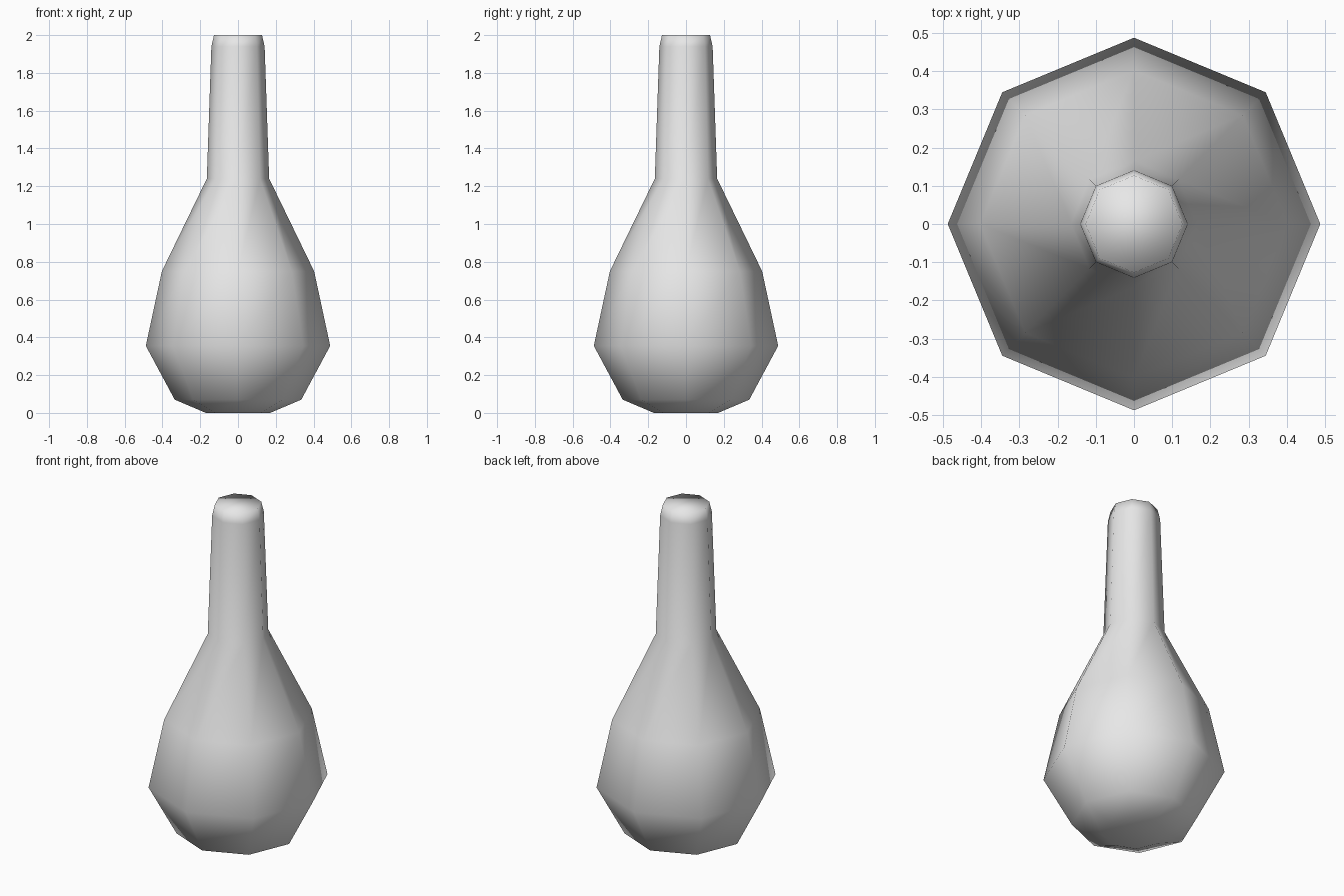
import bpy
import bmesh
from math import cos, sin, tau

cube = bpy.data.objects.get("Cube")
if cube:
    bpy.data.objects.remove(cube, do_unlink=True)

SIDES = 8
# Radius and height from the base to the mouth
PROFILE = [(0.17, 0), (0.335, 0.07), (0.488, 0.355), (0.403, 0.75),
           (0.165, 1.24), (0.141, 1.94), (0.127, 2.0)]

grey = bpy.data.materials.new("light grey")
grey.use_nodes = True
colour = (0.8, 0.8, 0.8, 1)
grey.diffuse_color = colour
grey.node_tree.nodes["Principled BSDF"].inputs["Base Color"].default_value = colour

# Bottle: stacked octagonal rings with closed ends
bm = bmesh.new()
rings = [[bm.verts.new((r * cos(tau * i / SIDES), r * sin(tau * i / SIDES), z))
          for i in range(SIDES)] for r, z in PROFILE]
for low, high in zip(rings, rings[1:]):
    for i in range(SIDES):
        j = (i + 1) % SIDES
        bm.faces.new((low[i], low[j], high[j], high[i]))
bm.faces.new(rings[0][::-1])
bm.faces.new(rings[-1])

# The whole surface is shaded smooth
for face in bm.faces:
    face.smooth = True

mesh = bpy.data.meshes.new("bottle")
bm.to_mesh(mesh)
bm.free()
mesh.materials.append(grey)
bottle = bpy.data.objects.new("bottle", mesh)
bpy.context.collection.objects.link(bottle)
